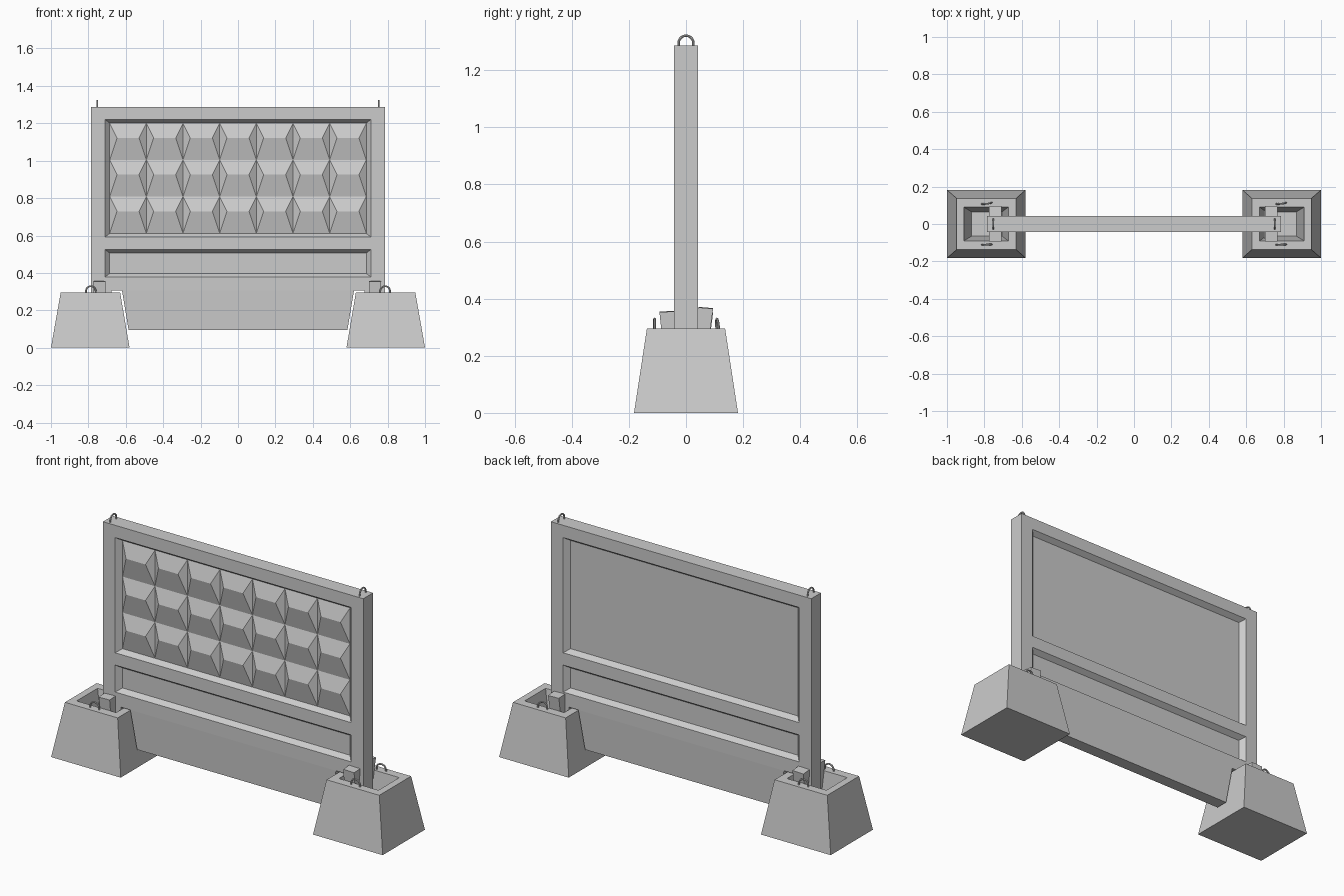
import bpy, bmesh, math
from mathutils import Matrix, Vector

if "Cube" in bpy.data.objects:
    bpy.data.objects.remove(bpy.data.objects["Cube"])


def finish(name, bm):
    bmesh.ops.recalc_face_normals(bm, faces=bm.faces)
    me = bpy.data.meshes.new(name)
    bm.to_mesh(me)
    bm.free()
    ob = bpy.data.objects.new(name, me)
    bpy.context.collection.objects.link(ob)
    return ob


def loft(name, rings):
    """Solid through a stack of point rings, capped at both ends."""
    bm = bmesh.new()
    vs = [[bm.verts.new(p) for p in r] for r in rings]
    n = len(rings[0])
    for a, b in zip(vs, vs[1:]):
        for i in range(n):
            j = (i + 1) % n
            bm.faces.new((a[i], a[j], b[j], b[i]))
    bm.faces.new(vs[0][::-1])
    bm.faces.new(vs[-1])
    return finish(name, bm)


def rect_z(x0, x1, y, z):
    return [(x0, -y, z), (x1, -y, z), (x1, y, z), (x0, y, z)]


def rect_y(x, z0, z1, y):
    return [(-x, y, z0), (x, y, z0), (x, y, z1), (-x, y, z1)]


T = 0.042      # half thickness of the frame
S = 0.015      # half thickness of the recessed slab

# Panel frame with legs reaching into the feet
half = [(0.62, 0.305), (0.675, 0.305), (0.71, 0.10), (0.785, 0.10), (0.785, 1.287)]
outline = half + [(-x, z) for x, z in reversed(half)]
panel = loft("panel_frame", [[(x, y, z) for x, z in outline] for y in (-T, T)])

# Bevelled recesses on both faces
for z0, z1 in ((0.592, 1.22), (0.378, 0.525)):
    for s in (-1, 1):
        k = 0.01 / (T - S)
        b, c = 0.025, 0.019
        cut = loft("recess_cutter", [
            rect_y(0.711 + b * k, z0 - c * k, z1 + c * k, s * (T + 0.01)),
            rect_y(0.711 - b, z0 + c, z1 - c, s * S)])
        cut.hide_render = True
        mod = panel.modifiers.new("recess", "BOOLEAN")
        mod.operation = "DIFFERENCE"
        mod.solver = "EXACT"
        mod.object = cut
        bpy.context.view_layer.objects.active = panel
        bpy.ops.object.modifier_apply(modifier=mod.name)
        bpy.data.objects.remove(cut)

# Tapered apron under the frame
loft("lower_apron", [rect_z(-0.585, 0.585, 0.034, 0.095),
                     rect_z(-0.62, 0.62, T, 0.305)])

# Grid of hipped relief tiles on the front
bm = bmesh.new()
cols, rows = 7, 3
w, h = 1.372 / cols, 0.588 / rows
for i in range(cols):
    for j in range(rows):
        x, z = -0.686 + i * w, 0.612 + j * h
        p = [(x, -S, z), (x + w, -S, z), (x + w, -S, z + h), (x, -S, z + h),
             (x + 0.2 * w, -0.041, z + 0.6 * h), (x + 0.8 * w, -0.041, z + 0.6 * h)]
        v = [bm.verts.new(q) for q in p]
        for f in ((0, 1, 5, 4), (1, 2, 5), (2, 3, 4, 5), (3, 0, 4), (3, 2, 1, 0)):
            bm.faces.new([v[k] for k in f])
finish("relief_tiles", bm)


def lift_loop(name, base, turn=0, tilt=0, r=0.026, rod=0.0045):
    """Bent rod arch standing in the xz plane, then turned about z."""
    path = [Vector((-r, 0, -0.02))]
    path += [Vector((-r * math.cos(a), 0, 0.008 + r * math.sin(a)))
             for a in (math.pi * i / 10 for i in range(11))]
    path.append(Vector((r, 0, -0.02)))
    rings = []
    for i, p in enumerate(path):
        t = (path[min(i + 1, len(path) - 1)] - path[max(i - 1, 0)]).normalized()
        n = Vector((-t.z, 0, t.x))
        rings.append([p + rod * (n * math.cos(a) + Vector((0, 1, 0)) * math.sin(a))
                      for a in (2 * math.pi * k / 8 for k in range(8))])
    ob = loft(name, rings)
    ob.data.transform(Matrix.Translation(base) @ Matrix.Rotation(turn, 4, "Z")
                      @ Matrix.Rotation(tilt, 4, "X"))
    bpy.context.view_layer.objects.active = ob
    ob.select_set(True)
    bpy.ops.object.shade_smooth_by_angle()
    ob.select_set(False)


def wedge(name, x, y, top, tilt, turn):
    """Tapered block jammed between leg and pocket wall."""
    ob = loft(name, [rect_z(-0.028, 0.028, 0.015, -0.21),
                     rect_z(-0.033, 0.033, 0.026, 0)])
    ob.data.transform(Matrix.Translation((x, y, top)) @ Matrix.Rotation(tilt, 4, "X")
                      @ Matrix.Rotation(turn, 4, "Y"))


for s, side in ((-1, "left"), (1, "right")):
    # Foot block with an open pocket
    loft(side + "_foot", [
        rect_z(s * 0.58, s * 1.0, 0.182, 0),
        rect_z(s * 0.63, s * 0.948, 0.137, 0.295),
        rect_z(s * 0.672, s * 0.91, 0.09, 0.295),
        rect_z(s * 0.705, s * 0.868, 0.065, 0.10)])
    # Lifting loops on the foot and the panel
    lift_loop(side + "_foot_front_loop", (s * 0.787, -0.11, 0.295), 0.03)
    lift_loop(side + "_foot_back_loop", (s * 0.787, 0.111, 0.295), 0.14, 0.08)
    lift_loop(side + "_panel_loop", (s * 0.752, 0, 1.287), math.pi / 2)
    # Wedges in front of and behind the leg
    wx = -0.742 if s < 0 else 0.733
    wedge(side + "_front_wedge", wx, -0.067, 0.355, 0.05, s * 0.03)
    wedge(side + "_back_wedge", wx, 0.069, 0.36 + 0.008 * s, -0.08, s * 0.03)
